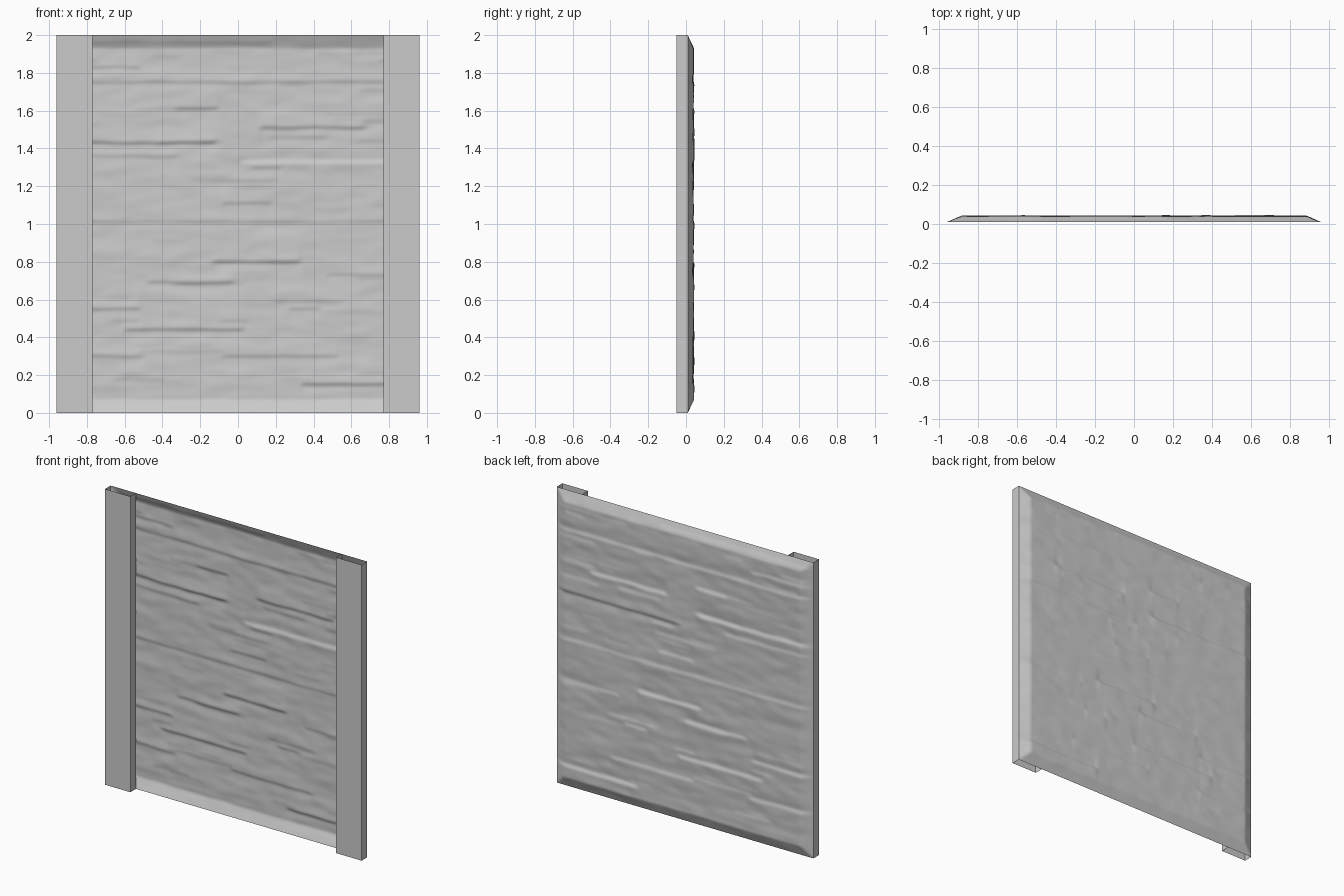
import bpy, bmesh, math, random
from mathutils import Vector, noise

if "Cube" in bpy.data.objects:
    bpy.data.objects.remove(bpy.data.objects["Cube"])

grey = bpy.data.materials.new("stone_grey")
grey.use_nodes = True
grey.diffuse_color = (0.6, 0.6, 0.6, 1)
grey.node_tree.nodes["Principled BSDF"].inputs["Base Color"].default_value = (0.6, 0.6, 0.6, 1)

HALF, HEIGHT, BASE = 0.96, 2.0, 0.01


def add_object(name, bm):
    mesh = bpy.data.meshes.new(name)
    bm.to_mesh(mesh)
    bm.free()
    mesh.materials.append(grey)
    obj = bpy.data.objects.new(name, mesh)
    bpy.context.collection.objects.link(obj)
    return obj


# Main stone ledges: x start, x end, height, depth
ledges = [
    (-1, 0.2, 1.96, 4), (-1, -0.5, 1.83, 5), (-1, 1, 1.75, 5),
    (-0.35, -0.08, 1.61, 5), (0.1, 0.7, 1.51, 7), (-1, -0.1, 1.43, 7),
    (0, 1, 1.33, -6), (-1, -0.3, 1.36, 4), (0.05, 0.25, 1.3, 4),
    (-0.1, 0.2, 1.11, 5), (-1, 1, 1.01, 4), (-0.15, 0.35, 0.8, 8),
    (-0.5, 0, 0.69, 6), (0.45, 1, 0.73, 4), (-1, -0.5, 0.55, 6),
    (0.25, 0.45, 0.55, 5), (-0.62, 0.05, 0.44, 7), (-1, -0.48, 0.3, 5),
    (-0.1, 0.55, 0.3, 5), (0.32, 1, 0.15, 8)]

# Small ledges in between
random.seed(4)
for i in range(45):
    x = random.uniform(-1, 0.8)
    ledges.append((x, x + random.uniform(0.15, 0.5),
                   random.uniform(0.1, 1.92), random.uniform(1, 3)))


def smooth(t):
    t = min(max(t, 0), 1)
    return t * t * (3 - 2 * t)


def relief(x, z):
    """Depth of the stone face behind its flat rim."""
    y = 0.029 + 0.004 * noise.noise(Vector((x * 2.5, 3, z * 9)))
    y += 0.0025 * noise.noise(Vector((x * 8, 7, z * 18)))
    for x0, x1, zl, depth in ledges:
        d = z - zl + 0.006 * noise.noise(Vector((x * 6, zl * 9, 0)))
        if abs(d) < 0.25:
            window = smooth((x - x0) / 0.04) * smooth((x1 - x) / 0.04)
            y -= 0.001 * depth * window * math.tanh(d / 0.012) * math.exp(-abs(d) / 0.05)
    rim = min((HALF - abs(x)) / 0.075, z / 0.07, (HEIGHT - z) / 0.07, 1)
    return BASE + rim * min(max(y, 0.016), 0.041)


# Stone panel: one open sheet facing back
COLS, ROWS = 150, 220
bm = bmesh.new()
grid = []
for r in range(ROWS + 1):
    z = HEIGHT * r / ROWS
    row = []
    for c in range(COLS + 1):
        x = HALF * (2 * c / COLS - 1)
        row.append(bm.verts.new((x, relief(x, z), z)))
    grid.append(row)
for r in range(ROWS):
    for c in range(COLS):
        face = bm.faces.new((grid[r][c], grid[r + 1][c],
                             grid[r + 1][c + 1], grid[r][c + 1]))
        face.smooth = True
add_object("stone_panel", bm)

# Side posts: open channels of three walls
for name, side in (("left_post", 1), ("right_post", -1)):
    bm = bmesh.new()
    profile = [(0.77, BASE), (0.77, -0.05), (HALF, -0.05), (HALF, BASE)]
    lower = [bm.verts.new((side * x, y, 0)) for x, y in profile]
    upper = [bm.verts.new((side * x, y, HEIGHT)) for x, y in profile]
    for i in range(3):
        face = bm.faces.new((lower[i], lower[i + 1], upper[i + 1], upper[i]))
        if side < 0:
            face.normal_flip()
    add_object(name, bm)
